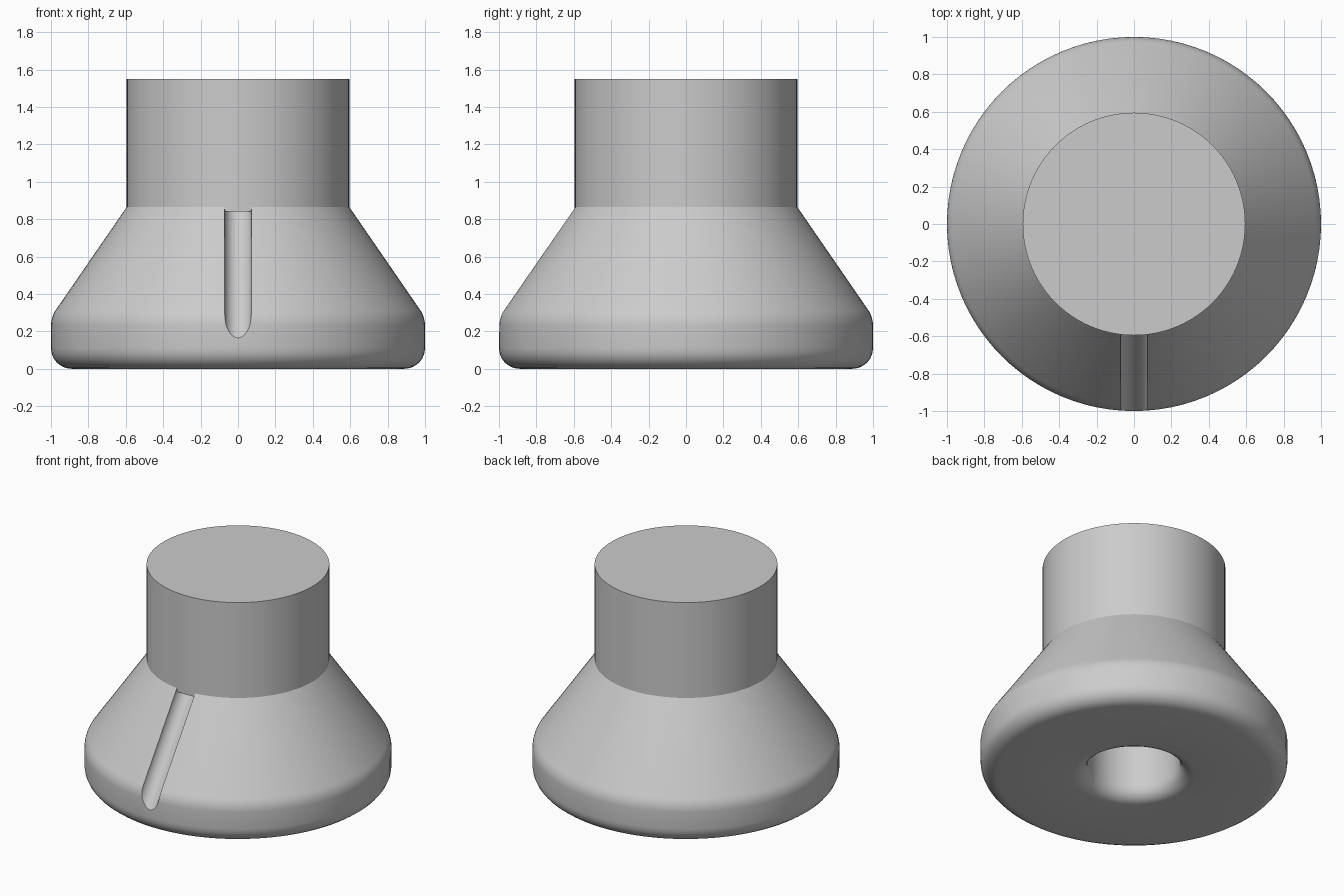
import bpy, bmesh
from math import pi, sin, cos, radians
from mathutils import Vector

old = bpy.data.objects.get("Cube")
if old:
    bpy.data.objects.remove(old)

grey = bpy.data.materials.new("plain grey")
grey.use_nodes = True
colour = (0.6, 0.6, 0.6, 1)
grey.diffuse_color = colour
grey.node_tree.nodes["Principled BSDF"].inputs["Base Color"].default_value = colour


def arc(r, z, radius, start, end, steps=6):
    """Points of a fillet in the (radius, height) plane."""
    angles = [radians(start + (end - start) * i / steps) for i in range(steps + 1)]
    return [(r + radius * cos(a), z + radius * sin(a)) for a in angles]


def finish(name, bm):
    bmesh.ops.remove_doubles(bm, verts=bm.verts, dist=1e-5)
    bmesh.ops.recalc_face_normals(bm, faces=bm.faces)
    mesh = bpy.data.meshes.new(name)
    bm.to_mesh(mesh)
    bm.free()
    mesh.materials.append(grey)
    obj = bpy.data.objects.new(name, mesh)
    bpy.context.collection.objects.link(obj)
    return obj


def lathe(name, profile, closed, steps=96):
    bm = bmesh.new()
    verts = [bm.verts.new((r, 0, z)) for r, z in profile]
    edges = [bm.edges.new(pair) for pair in zip(verts, verts[1:])]
    if closed:
        edges.append(bm.edges.new((verts[-1], verts[0])))
    bmesh.ops.spin(bm, geom=verts + edges, cent=(0, 0, 0), axis=(0, 0, 1),
                   angle=2 * pi, steps=steps, use_merge=True)
    return finish(name, bm)


def smooth(obj):
    bpy.ops.object.select_all(action="DESELECT")
    obj.select_set(True)
    bpy.context.view_layer.objects.active = obj
    bpy.ops.object.shade_smooth_by_angle(angle=radians(35))


BORE, SHAFT, SHOULDER = 0.3, 0.595, 0.865

# Flared skirt with rounded rim and filleted bore mouth
skirt = lathe("skirt",
              [(BORE, 0.84), (SHAFT, SHOULDER)]
              + arc(0.85, 0.23, 0.15, 35, 0)
              + arc(0.89, 0.11, 0.11, 0, -90)
              + arc(0.4, 0.1, 0.1, 270, 180), True)

# Round pointer groove running down the slope and out of the rim
top, low = Vector((0, -SHAFT, SHOULDER)), Vector((0, -1, 0.29))
slope = (top - low).normalized()
start, end = low - slope * 0.4, top + slope * 0.15
bm = bmesh.new()
bmesh.ops.create_cone(bm, cap_ends=True, segments=48, radius1=0.072,
                      radius2=0.072, depth=(end - start).length)
cutter = finish("groove_cutter", bm)
cutter.location = (start + end) / 2
cutter.rotation_mode = "QUATERNION"
cutter.rotation_quaternion = slope.to_track_quat("Z", "Y")
cutter.hide_render = True
bpy.context.view_layer.update()

cut = skirt.modifiers.new("groove", "BOOLEAN")
cut.operation, cut.solver, cut.object = "DIFFERENCE", "EXACT", cutter
bpy.context.view_layer.objects.active = skirt
bpy.ops.object.modifier_apply(modifier=cut.name)
bpy.data.objects.remove(cutter)
smooth(skirt)

# Straight grip with a blind bore
grip = lathe("grip", [(0, 1.55), (SHAFT, 1.55), (SHAFT, 0.84),
                      (BORE, 0.84), (BORE, 1.2), (0, 1.2)], False)
smooth(grip)
